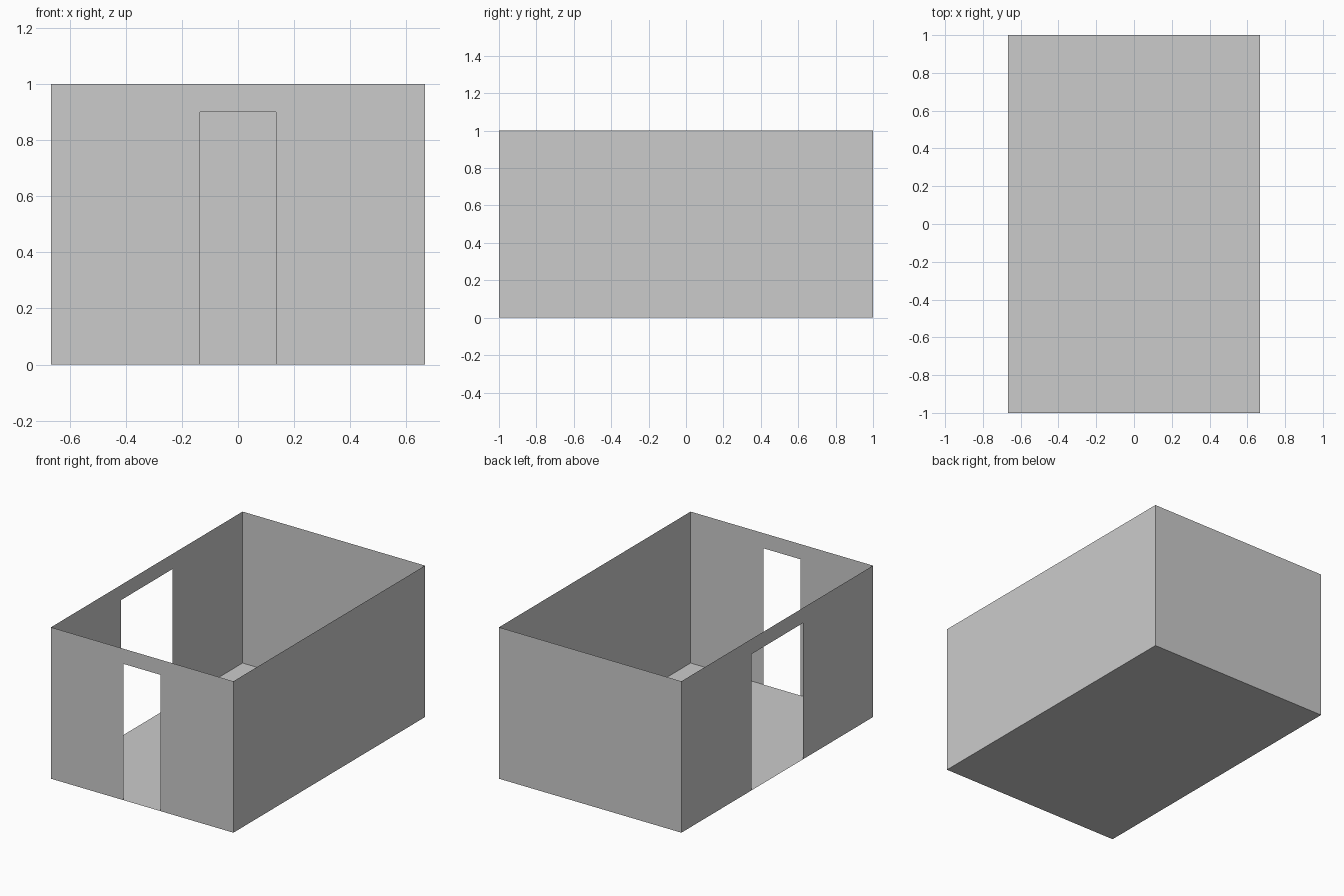
import bpy
from mathutils import Vector

if "Cube" in bpy.data.objects:
    bpy.data.objects.remove(bpy.data.objects["Cube"])

W, L, H = 2 / 3, 1.0, 1.0      # half width, half length, wall height
DOOR_H = 0.9


def sheet(name, faces):
    """Thin single-sided panel made from shared-corner polygons."""
    verts, index, polys = [], {}, []
    for face in faces:
        poly = []
        for p in face:
            key = tuple(round(c, 5) for c in p)
            if key not in index:
                index[key] = len(verts)
                verts.append(Vector(p))
            poly.append(index[key])
        polys.append(poly)
    mesh = bpy.data.meshes.new(name)
    mesh.from_pydata(verts, [], polys)
    obj = bpy.data.objects.new(name, mesh)
    bpy.context.collection.objects.link(obj)
    return obj


def wall(name, half, place, door=None):
    """Wall along u from -half to half; door is the half width of an opening."""
    profile = [(-half, 0)]
    if door:
        profile += [(-door, 0), (-door, DOOR_H), (door, DOOR_H), (door, 0)]
    profile += [(half, 0), (half, H), (-half, H)]
    return sheet(name, [[place(u, z) for u, z in profile]])


# Floor
sheet("floor", [[(-W, -L, 0), (W, -L, 0), (W, L, 0), (-W, L, 0)]])

# Front and left walls with doorways
wall("front_wall", W, lambda u, z: (u, -L, z), door=0.135)
wall("left_wall", L, lambda u, z: (-W, -u, z), door=0.267)

# Solid back and right walls
wall("back_wall", W, lambda u, z: (-u, L, z))
wall("right_wall", L, lambda u, z: (W, u, z))
